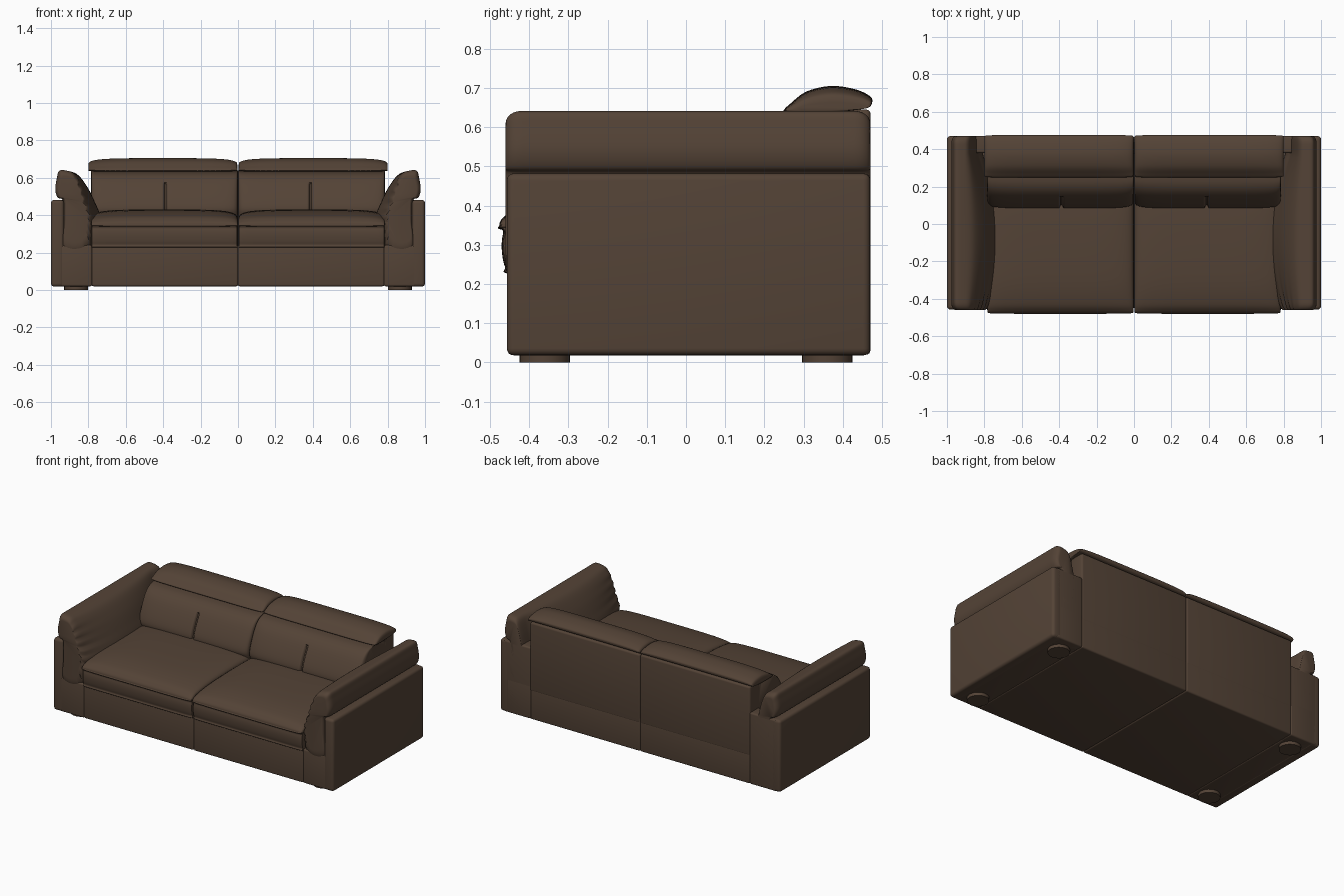
import bpy, bmesh, math
from mathutils import Vector

if "Cube" in bpy.data.objects:
    bpy.data.objects.remove(bpy.data.objects["Cube"])

leather = bpy.data.materials.new("brown leather")
leather.diffuse_color = (0.088, 0.056, 0.037, 1)
leather.use_nodes = True
leather.node_tree.nodes["Principled BSDF"].inputs["Base Color"].default_value = leather.diffuse_color


def finish(name, bm, angle=50):
    bmesh.ops.recalc_face_normals(bm, faces=bm.faces)
    me = bpy.data.meshes.new(name)
    bm.to_mesh(me)
    bm.free()
    me.materials.append(leather)
    ob = bpy.data.objects.new(name, me)
    bpy.context.collection.objects.link(ob)
    bpy.ops.object.select_all(action='DESELECT')
    ob.select_set(True)
    bpy.context.view_layer.objects.active = ob
    bpy.ops.object.shade_smooth_by_angle(angle=math.radians(angle))
    return ob


def box(name, x, y, z, r=0.015):
    """Rounded box from coordinate ranges."""
    bm = bmesh.new()
    bmesh.ops.create_cube(bm, size=1)
    for v in bm.verts:
        v.co = [a + (b - a) * (c + 0.5) for (a, b), c in zip((sorted(x), y, z), v.co)]
    bmesh.ops.bevel(bm, geom=bm.edges[:], offset=r, segments=4, profile=0.5, affect='EDGES')
    return finish(name, bm)


def smooth_loop(pts, n=6):
    """Closed Catmull-Rom curve through a few profile points."""
    out, k = [], len(pts)
    for i in range(k):
        p0, p1, p2, p3 = (Vector(pts[(i + j) % k]) for j in (-1, 0, 1, 2))
        for s in range(n):
            t = s / n
            out.append(0.5 * (2 * p1 + (p2 - p0) * t + (2 * p0 - 5 * p1 + 4 * p2 - p3) * t * t
                              + (3 * p1 - p0 - 3 * p2 + p3) * t ** 3))
    return out


def loft(name, profile, stations, place):
    """Sweep a closed profile; place(station, point) gives each 3D position."""
    loop = smooth_loop(profile)
    bm = bmesh.new()
    rings = [[bm.verts.new(place(s, p)) for p in loop] for s in stations]
    for a, b in zip(rings, rings[1:]):
        for i in range(len(loop)):
            j = (i + 1) % len(loop)
            bm.faces.new((a[i], a[j], b[j], b[i]))
    bm.faces.new(rings[0])
    bm.faces.new(rings[-1])
    return finish(name, bm, 60)


def spaced(a, b, n):
    """Stations bunched towards both ends."""
    return [(a + b) / 2 - (b - a) / 2 * math.cos(math.pi * i / n) for i in range(n + 1)]


def crown(s, a, b, n, low):
    t = min(1, abs((2 * s - a - b) / (b - a)))
    return low + (1 - low) * (1 - t ** n) ** (1 / n)


band_prof = [(-0.44, 0.225), (-0.462, 0.245), (-0.47, 0.29), (-0.466, 0.33), (-0.45, 0.355),
             (-0.2, 0.36), (0.2, 0.36), (0.22, 0.29), (0.2, 0.225), (-0.2, 0.225)]
seat_prof = [(-0.462, 0.338), (-0.476, 0.35), (-0.464, 0.372), (-0.42, 0.398), (-0.3, 0.42),
             (-0.1, 0.43), (0.1, 0.428), (0.22, 0.41), (0.24, 0.36), (0.1, 0.335), (-0.3, 0.335)]
back_prof = [(0.12, 0.37), (0.09, 0.41), (0.087, 0.45), (0.115, 0.52), (0.155, 0.585),
             (0.2, 0.62), (0.26, 0.632), (0.38, 0.635), (0.42, 0.5), (0.4, 0.34), (0.25, 0.32)]
head_prof = [(0.25, 0.637), (0.272, 0.665), (0.31, 0.692), (0.37, 0.705), (0.43, 0.697),
             (0.468, 0.68), (0.475, 0.665), (0.462, 0.65), (0.4, 0.638), (0.32, 0.632)]
arm_prof = [(0.93, 0.2), (0.932, 0.36), (0.935, 0.475), (0.965, 0.495), (0.977, 0.54),
            (0.968, 0.6), (0.955, 0.638), (0.91, 0.637), (0.855, 0.615), (0.805, 0.55),
            (0.765, 0.47), (0.735, 0.39), (0.735, 0.3), (0.77, 0.2)]

for side, tag in ((1, "right"), (-1, "left")):
    # frame: base, side panel, arm base, arm back, backrest panel
    box(tag + "_base", (0, 0.783 * side), (-0.455, 0.47), (0.02, 0.24), 0.01)
    box(tag + "_arm_base", (0.78 * side, 0.95 * side), (-0.455, 0.47), (0.02, 0.24), 0.01)
    box(tag + "_side_panel", (0.93 * side, side), (-0.457, 0.47), (0.018, 0.482), 0.018)
    box(tag + "_arm_back", (0.78 * side, 0.97 * side), (0.38, 0.47), (0.02, 0.48), 0.01)
    box(tag + "_back_panel", (0, 0.785 * side), (0.37, 0.471), (0.2, 0.645), 0.012)

    # seat: firm lower band and domed top pillow
    def band(x, p):
        k = crown(x, 0.002, 0.785, 14, 0.9)
        return (x * side, -0.1 + (p.x + 0.1) * k, p.y)
    loft(tag + "_seat_band", band_prof, spaced(0.002, 0.785, 24), band)

    def seat(x, p):
        k = crown(x, 0.002, 0.785, 4, 0.25)
        ky = crown(x, 0.002, 0.785, 10, 0.94)
        return (x * side, -0.1 + (p.x + 0.1) * ky, 0.35 + (p.y - 0.35) * k)
    loft(tag + "_seat_cushion", seat_prof, spaced(0.002, 0.785, 32), seat)

    # back cushion with a stitched vertical crease
    def back(x, p):
        k = crown(x, 0.002, 0.785, 6, 0.72)
        y = 0.3 + (p.x - 0.3) * k
        if p.x < 0.2 and 0.4 < p.y < 0.575:
            y += 0.025 * math.exp(-((x - 0.388) / 0.007) ** 2)
        return (x * side, y, p.y)
    xs = sorted(spaced(0.002, 0.785, 28) + [0.388 + 0.004 * i for i in range(-5, 6) if i])
    loft(tag + "_back_cushion", back_prof, xs, back)

    # headrest
    def head(x, p):
        k = crown(x, 0.003, 0.8, 4, 0.3)
        ky = crown(x, 0.003, 0.8, 8, 0.85)
        return (x * side, 0.39 + (p.x - 0.39) * ky, 0.645 + (p.y - 0.645) * k)
    loft(tag + "_headrest", head_prof, spaced(0.003, 0.8, 32), head)

    # arm cushion: bulging inside, gathered folds at the front
    def arm(y, p):
        inner = max(0, min(1, (0.9 - p.x) / 0.14))
        x = p.x + inner * 0.06 * min(1.3, ((y + 0.08) / 0.4) ** 2)
        e = max(0, (abs(y - 0.005) - 0.425) / 0.04)
        k = 1 - 0.22 * (1 - math.sqrt(max(0, 1 - e * e)))
        fold = math.exp(-(y + 0.46) / 0.07) * math.sin(p.y * 2 * math.pi / 0.05)
        x += 0.007 * fold * inner
        x, z = 0.87 + (x - 0.87) * k, 0.5 + (p.y - 0.5) * k
        return (x * side, y, z)
    loft(tag + "_arm_cushion", arm_prof, spaced(-0.46, 0.47, 44), arm)

    # round feet
    for y, end in ((-0.36, "front"), (0.36, "back")):
        bm = bmesh.new()
        bmesh.ops.create_cone(bm, cap_ends=True, segments=32, radius1=0.064, radius2=0.064, depth=0.03)
        bmesh.ops.translate(bm, verts=bm.verts, vec=(0.865 * side, y, 0.015))
        finish(f"{tag}_{end}_foot", bm, 40)
